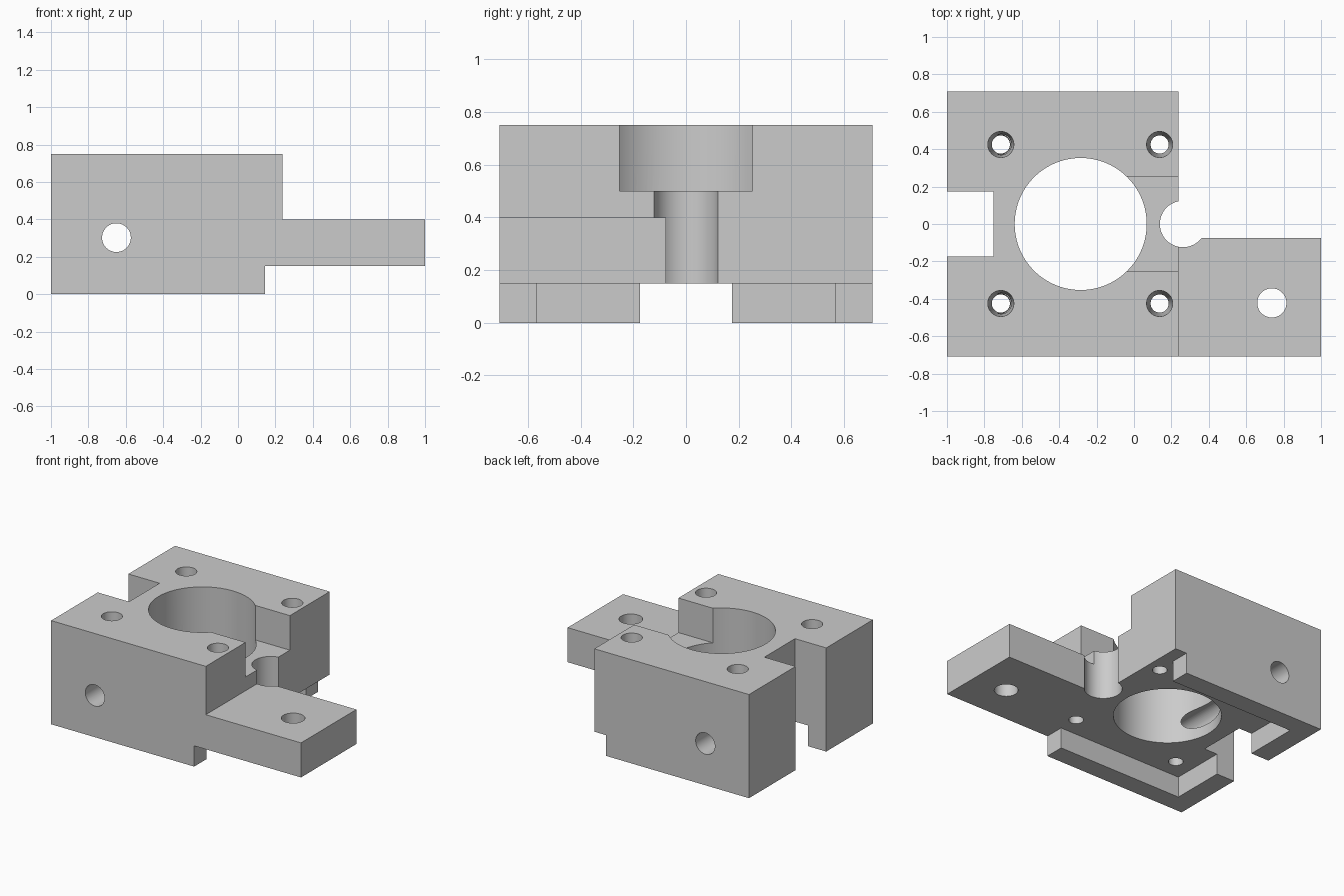
import bpy
import bmesh
import math
from mathutils import Matrix

cube = bpy.data.objects.get("Cube")
if cube:
    bpy.data.objects.remove(cube, do_unlink=True)

# Single bare-metal colour
grey = bpy.data.materials.new("machined grey")
grey.use_nodes = True
GREY = (0.6, 0.6, 0.6, 1)
grey.diffuse_color = GREY
grey.node_tree.nodes["Principled BSDF"].inputs["Base Color"].default_value = GREY


def make_object(name, bm):
    bmesh.ops.recalc_face_normals(bm, faces=bm.faces)
    mesh = bpy.data.meshes.new(name)
    bm.to_mesh(mesh)
    bm.free()
    mesh.materials.append(grey)
    obj = bpy.data.objects.new(name, mesh)
    bpy.context.collection.objects.link(obj)
    return obj


cutters = []


def cut_box(name, x, y, z):
    bm = bmesh.new()
    bmesh.ops.create_cube(bm, size=1)
    for v in bm.verts:
        for axis, (low, high) in enumerate((x, y, z)):
            v.co[axis] = high if v.co[axis] > 0 else low
    cutters.append(make_object(name, bm))


def cut_hole(name, centre, r_low, r_high, length, along_y=False, sides=48):
    bm = bmesh.new()
    matrix = Matrix.Translation(centre)
    if along_y:
        matrix = matrix @ Matrix.Rotation(math.pi / 2, 4, "X")
    bmesh.ops.create_cone(bm, cap_ends=True, segments=sides, radius1=r_low,
                          radius2=r_high, depth=length, matrix=matrix)
    cutters.append(make_object(name, bm))


# Block and arm as one stepped side profile, extruded front to back
HALF = 0.708
profile = [(-1, 0), (0.145, 0), (0.145, 0.15), (1, 0.15),
           (1, 0.4), (0.238, 0.4), (0.238, 0.75), (-1, 0.75)]
bm = bmesh.new()
face = bm.faces.new([bm.verts.new((x, -HALF, z)) for x, z in profile])
sweep = bmesh.ops.extrude_face_region(bm, geom=[face])
bmesh.ops.translate(bm, vec=(0, 2 * HALF, 0),
                    verts=[g for g in sweep["geom"] if isinstance(g, bmesh.types.BMVert)])
block = make_object("mounting_block", bm)

# Rectangular cuts: beside the arm, end slot, top recess, underside pocket
cut_box("arm_clearance", (0.238, 1.2), (-0.075, 1), (-0.2, 1))
cut_box("end_slot", (-1.2, -0.75), (-0.175, 0.175), (-0.2, 1))
cut_box("top_recess", (-0.285, 0.5), (-0.253, 0.253), (0.5, 1))
cut_box("underside_pocket", (-0.855, 0.2), (-0.568, 0.568), (-0.2, 0.15))

# Round cuts: main bore, edge bore, arm hole, cross hole
cut_hole("main_bore", (-0.285, 0, 0.4), 0.353, 0.353, 2, sides=96)
cut_hole("edge_bore", (0.262, 0, 0.4), 0.124, 0.124, 2)
cut_hole("arm_hole", (0.737, -0.422, 0.3), 0.078, 0.078, 1)
cut_hole("cross_hole", (-0.65, 0, 0.302), 0.077, 0.077, 2, along_y=True)

# Four tapered bolt holes, wide at the top
for x in (-0.712, 0.137):
    for y in (-0.425, 0.425):
        cut_hole("bolt_hole", (x, y, 0.45), 0.048, 0.07, 0.62)

for cutter in cutters:
    mod = block.modifiers.new(cutter.name, "BOOLEAN")
    mod.operation = "DIFFERENCE"
    mod.solver = "EXACT"
    mod.object = cutter

# Bake the cuts and drop the cutters
depsgraph = bpy.context.evaluated_depsgraph_get()
result = bpy.data.meshes.new_from_object(block.evaluated_get(depsgraph))
block.modifiers.clear()
block.data = result
result.materials.clear()
result.materials.append(grey)
for polygon in result.polygons:
    polygon.material_index = 0
for cutter in cutters:
    bpy.data.objects.remove(cutter, do_unlink=True)

bpy.ops.object.select_all(action="DESELECT")
block.select_set(True)
bpy.context.view_layer.objects.active = block
bpy.ops.object.shade_smooth_by_angle(angle=math.radians(30))
